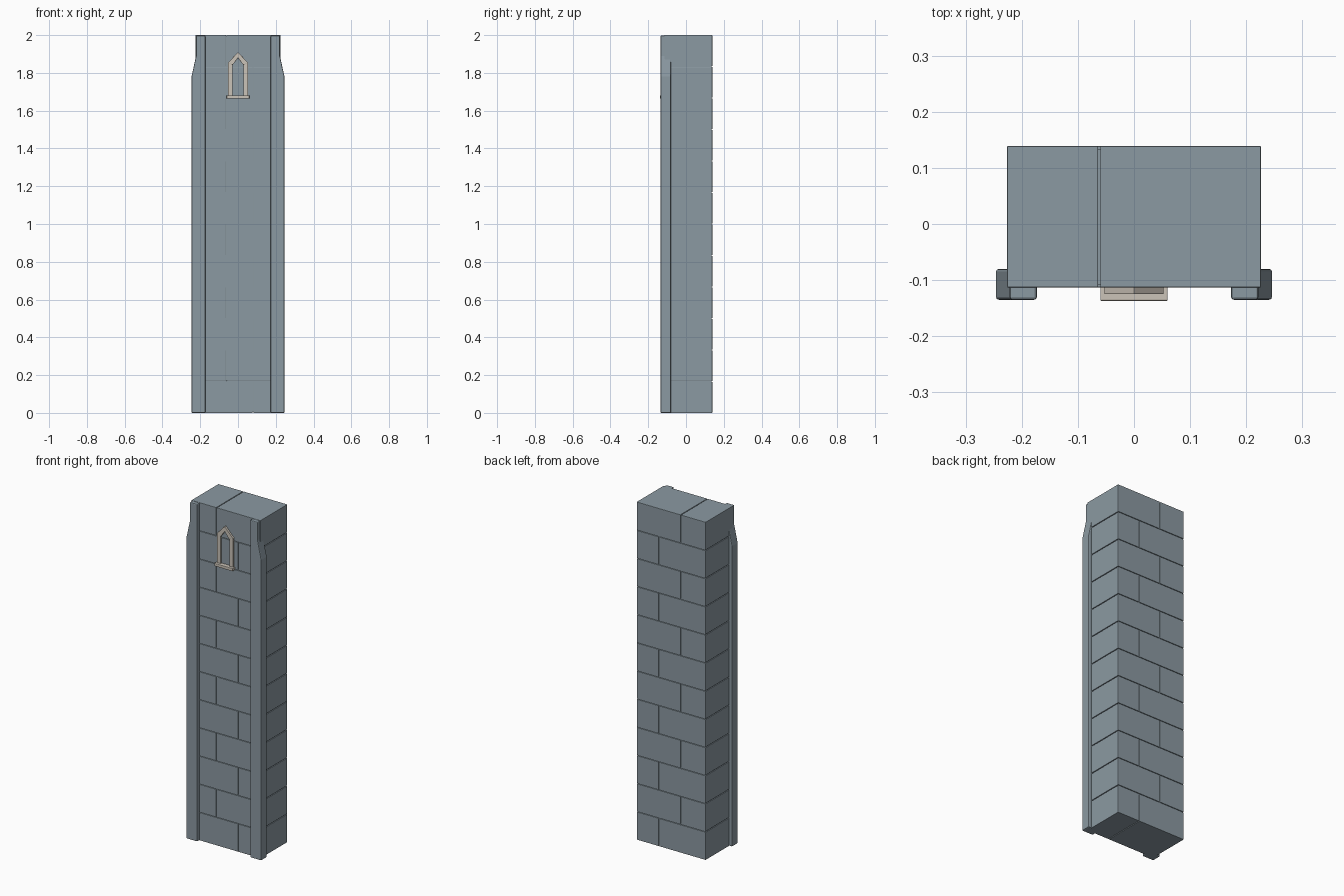
import bpy, bmesh

if "Cube" in bpy.data.objects:
    bpy.data.objects.remove(bpy.data.objects["Cube"])


def material(name, rgb):
    m = bpy.data.materials.new(name)
    m.diffuse_color = (*rgb, 1)
    m.use_nodes = True
    m.node_tree.nodes["Principled BSDF"].inputs["Base Color"].default_value = m.diffuse_color
    return m


STONE = material("blue_grey_stone", (0.26, 0.32, 0.36))
TRIM = material("pale_limestone", (0.60, 0.55, 0.48))


def prism(name, outline, y0, y1, mat, bevel=0.0, mirror=False):
    """Extrude an x-z outline from y0 to y1."""
    bm = bmesh.new()
    face = bm.faces.new([bm.verts.new((x, y0, z)) for x, z in outline])
    new = bmesh.ops.extrude_face_region(bm, geom=[face])["geom"]
    bmesh.ops.translate(bm, vec=(0, y1 - y0, 0),
                        verts=[g for g in new if isinstance(g, bmesh.types.BMVert)])
    bmesh.ops.recalc_face_normals(bm, faces=bm.faces)
    me = bpy.data.meshes.new(name)
    bm.to_mesh(me)
    bm.free()
    me.materials.append(mat)
    ob = bpy.data.objects.new(name, me)
    bpy.context.collection.objects.link(ob)
    if bevel:
        b = ob.modifiers.new("bevel", 'BEVEL')
        b.width, b.segments = bevel, 2
        b.limit_method = 'ANGLE'
    if mirror:
        ob.modifiers.new("mirror", 'MIRROR').use_clip = False
    return ob


def box(name, x0, x1, y0, y1, z0, z1, mat, bevel=0.0, mirror=False):
    return prism(name, [(x0, z0), (x1, z0), (x1, z1), (x0, z1)],
                 y0, y1, mat, bevel, mirror)


# Wall of staggered blocks, two to a course, around a recessed core
HALF_X, FRONT, BACK = 0.226, -0.113, 0.139
COURSES, GAP = 12, 0.002
H = 2.0 / COURSES
box("wall_core", -HALF_X + .005, HALF_X - .005, FRONT + .005, BACK - .005,
    0.005, 1.995, STONE)
for i in range(COURSES):
    joint = -0.062 if i % 2 else 0.08
    z0 = i * H + (GAP if i else 0)
    z1 = (i + 1) * H - (GAP if i < COURSES - 1 else 0)
    box(f"block_left_{i + 1}", -HALF_X, joint - GAP, FRONT, BACK, z0, z1, STONE, 0.0015)
    box(f"block_right_{i + 1}", joint + GAP, HALF_X, FRONT, BACK, z0, z1, STONE, 0.0015)

# Corner pilasters that narrow near the top
prism("corner_pilasters",
      [(0.173, 0), (0.246, 0), (0.246, 1.78), (0.222, 1.89), (0.222, 1.998), (0.173, 1.998)],
      -0.135, -0.08, STONE, 0.005, True)

# Pointed window surround: jambs, gable and sill
box("window_jambs", 0.028, 0.053, -0.122, -0.11, 1.675, 1.853, TRIM, 0.001, True)
prism("window_gable",
      [(0, 1.88), (0.028, 1.842), (0.053, 1.853), (0, 1.91), (-0.053, 1.853), (-0.028, 1.842)],
      -0.125, -0.11, TRIM, 0.001)
box("window_sill", -0.06, 0.06, -0.137, -0.11, 1.664, 1.681, TRIM, 0.002)
